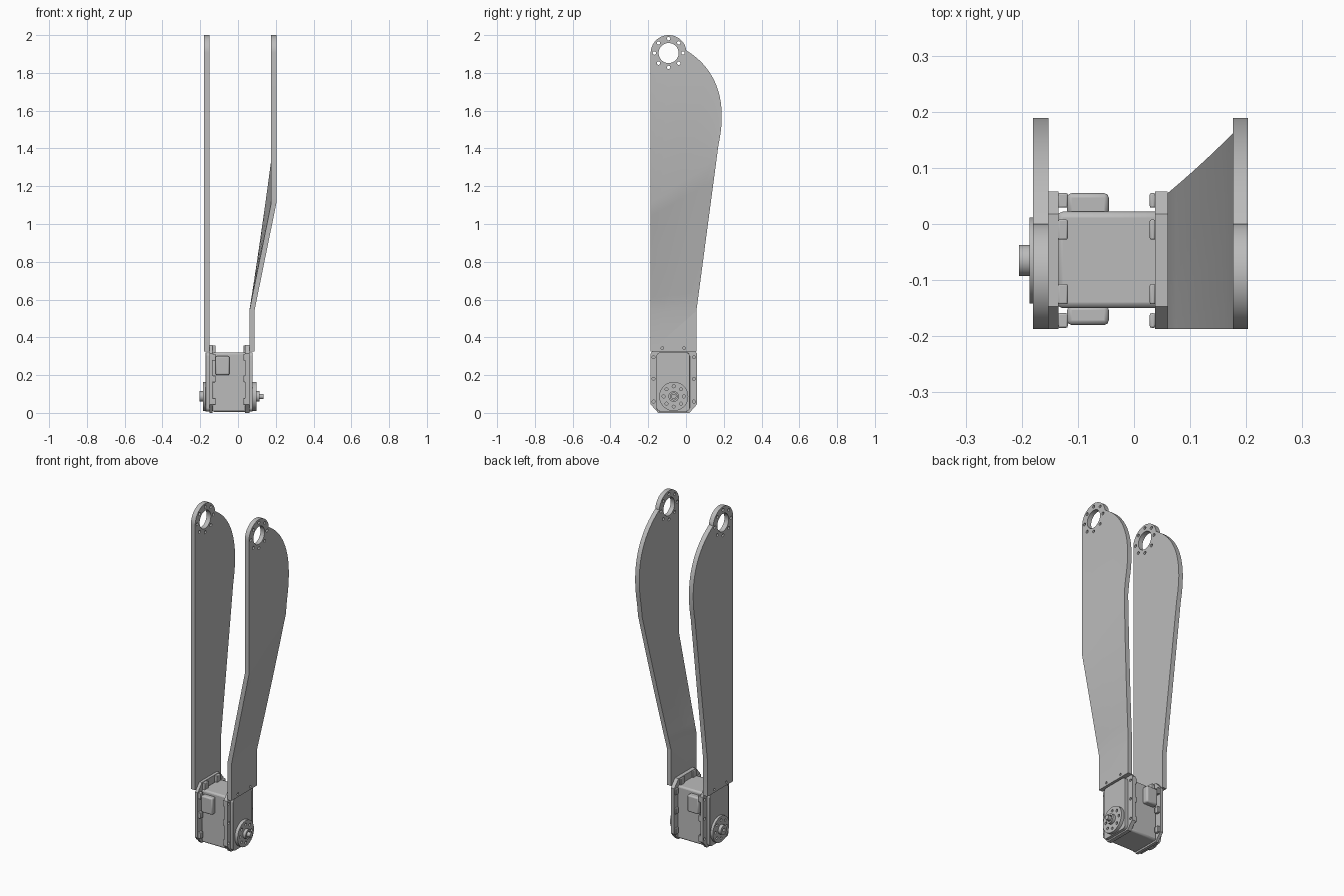
import bpy, bmesh, math
from mathutils import Matrix, Vector
from mathutils.geometry import interpolate_bezier

if "Cube" in bpy.data.objects:
    bpy.data.objects.remove(bpy.data.objects["Cube"], do_unlink=True)

grey = bpy.data.materials.new("plain grey")
grey.use_nodes = True
GREY = (0.5, 0.5, 0.5, 1)
grey.diffuse_color = GREY
grey.node_tree.nodes["Principled BSDF"].inputs["Base Color"].default_value = GREY

parts = []


def add_object(name, mesh):
    obj = bpy.data.objects.new(name, mesh)
    bpy.context.collection.objects.link(obj)
    mesh.materials.clear()
    mesh.materials.append(grey)
    parts.append(obj)
    return obj


def circle(y, z, r, n=32, start=0, sweep=2 * math.pi):
    return [(y + r * math.cos(start + sweep * i / n),
             z + r * math.sin(start + sweep * i / n)) for i in range(n)]


def bolt_ring(y, z, r, hole, count=8):
    return [circle(cy, cz, hole, 12) for cy, cz in circle(y, z, r, count)]


def rounded_rect(y0, y1, z0, z1, r):
    corners = [(y1 - r, z1 - r), (y0 + r, z1 - r), (y0 + r, z0 + r), (y1 - r, z0 + r)]
    pts = []
    for k, (y, z) in enumerate(corners):
        pts += circle(y, z, r, 6, k * math.pi / 2, math.pi / 2)
        a = (k + 1) * math.pi / 2
        pts.append((y + r * math.cos(a), z + r * math.sin(a)))
    return pts


def plate(name, x0, x1, outline, holes=(), bevel=0):
    """Flat sheet in the y-z plane, with holes, between x0 and x1."""
    curve = bpy.data.curves.new(name, 'CURVE')
    curve.dimensions = '2D'
    curve.fill_mode = 'BOTH'
    curve.extrude = (x1 - x0) / 2
    for loop in [outline, *holes]:
        spline = curve.splines.new('POLY')
        spline.points.add(len(loop) - 1)
        for p, (y, z) in zip(spline.points, loop):
            p.co = (y, z, 0, 1)
        spline.use_cyclic_u = True
    helper = bpy.data.objects.new(name + "_profile", curve)
    bpy.context.collection.objects.link(helper)
    deps = bpy.context.evaluated_depsgraph_get()
    mesh = bpy.data.meshes.new_from_object(helper.evaluated_get(deps))
    bpy.data.objects.remove(helper)
    mesh.name = name
    turn = Matrix(((0, 0, 1, (x0 + x1) / 2), (1, 0, 0, 0), (0, 1, 0, 0), (0, 0, 0, 1)))
    mesh.transform(turn)
    bm = bmesh.new()
    bm.from_mesh(mesh)
    bmesh.ops.remove_doubles(bm, verts=bm.verts, dist=1e-5)
    bmesh.ops.recalc_face_normals(bm, faces=bm.faces)
    bm.to_mesh(mesh)
    bm.free()
    obj = add_object(name, mesh)
    if bevel:
        mod = obj.modifiers.new("bevel", 'BEVEL')
        mod.width, mod.segments = bevel, 2
    return obj


def box(name, x, y, z, bevel=0.004):
    bm = bmesh.new()
    bmesh.ops.create_cube(bm, size=1)
    for v in bm.verts:
        v.co = [lo + (c + 0.5) * (hi - lo) for c, (lo, hi) in zip(v.co, (x, y, z))]
    mesh = bpy.data.meshes.new(name)
    bm.to_mesh(mesh)
    bm.free()
    obj = add_object(name, mesh)
    if bevel:
        mod = obj.modifiers.new("bevel", 'BEVEL')
        mod.width, mod.segments = bevel, 2
    return obj


# Long arm plates: straight front edge, bulging rear edge, bored eye on top
FRONT, REAR, BASE, BEND = -0.187, 0.055, 0.325, 0.54
EYE = (-0.092, 1.905)
belly = interpolate_bezier(Vector((0.172, 1.42)), Vector((0.235, 1.71)),
                           Vector((0.115, 1.85)), Vector((0.0, 1.92)), 24)
arm = [(FRONT, BASE), (REAR, BASE), (REAR, BEND)] + [tuple(p)[:2] for p in belly]
arm += circle(*EYE, 0.095, 32, 0.25, math.pi - 0.25) + [(FRONT, EYE[1])]
eye_holes = [circle(*EYE, 0.053, 48)] + bolt_ring(*EYE, 0.076, 0.009)
base_holes = [circle(y, 0.343, 0.007, 12) for y in (-0.125, -0.01)]

plate("straight_arm", -0.18, -0.152, arm, eye_holes + base_holes)
bent = plate("bent_arm", 0.06, 0.087, arm, eye_holes + base_holes)

# Offset the upper part of one arm through a twisted ramp
SLOPE, RISE, OFFSET, STEPS = 0.66, 0.57, 0.116, 8
bm = bmesh.new()
bm.from_mesh(bent.data)
for i in range(STEPS + 1):
    t = i / STEPS
    bmesh.ops.bisect_plane(bm, geom=bm.verts[:] + bm.edges[:] + bm.faces[:],
                           plane_co=(0, FRONT, BEND + RISE * t),
                           plane_no=(0, -SLOPE * t, 1))
for v in bm.verts:
    ramp = RISE + SLOPE * (v.co.y - FRONT)
    v.co.x += OFFSET * min(1, max(0, (v.co.z - BEND) / ramp))
bm.to_mesh(bent.data)
bm.free()

# Motor case with end flanges and covers
box("motor_case", (-0.137, 0.058), (-0.15, 0.022), (0.006, 0.32), 0.01)
Y0, Y1, TOP = -0.187, 0.058, 0.36
flange = [(Y0 + 0.04, 0), (Y1 - 0.04, 0), (Y1, 0.045), (Y1, TOP - 0.045),
          (Y1 - 0.04, TOP), (Y0 + 0.04, TOP), (Y0, TOP - 0.045), (Y0, 0.045)]
screws = [(y, z) for y in (-0.172, 0.042) for z in (0.06, 0.18, 0.295)]
screw_holes = [circle(y, z, 0.008, 12) for y, z in screws]
cover = rounded_rect(-0.156, 0.02, 0.008, 0.32, 0.02)
for side, inner, outer in (("left", 0.037, 0.06), ("right", -0.152, -0.135)):
    plate(side + "_flange", min(inner, outer), max(inner, outer), flange,
          screw_holes + base_holes)
plate("left_cover", 0.059, 0.078, cover, bevel=0.006)
plate("right_cover", -0.171, -0.151, cover, bevel=0.006)

# Screw bosses behind the flanges
for x in ((-0.136, -0.118), (0.028, 0.038)):
    for y, z in screws:
        hy = 0.013
        box("side_boss", x, (y - hy, y + hy), (z - 0.018, z + 0.018), 0.003)
    for y in (-0.125, -0.01):
        box("top_boss", x, (y - 0.018, y + 0.018), (0.315, 0.358), 0.003)

# Connector housings on front and back of the case
box("front_connector", (-0.119, -0.045), (-0.18, -0.145), (0.2, 0.3), 0.008)
box("back_connector", (-0.119, -0.045), (0.015, 0.055), (0.2, 0.3), 0.008)

# Output horns with hubs
AXIS = (-0.065, 0.087)
horn_holes = bolt_ring(*AXIS, 0.054, 0.008)
plate("left_horn", 0.077, 0.097, circle(*AXIS, 0.077, 48), horn_holes)
plate("left_hub", 0.096, 0.115, circle(*AXIS, 0.028), [circle(*AXIS, 0.018, 24)])
plate("left_shaft_tip", 0.096, 0.134, circle(*AXIS, 0.014, 24))
plate("right_horn", -0.186, -0.17, circle(*AXIS, 0.077, 48), horn_holes)
plate("right_hub", -0.205, -0.185, circle(*AXIS, 0.028), [circle(*AXIS, 0.01, 24)])

# Smooth rounded surfaces, keep corners sharp
bpy.ops.object.select_all(action='DESELECT')
for obj in parts:
    obj.select_set(True)
bpy.context.view_layer.objects.active = parts[0]
bpy.ops.object.shade_smooth_by_angle(angle=math.radians(25))
